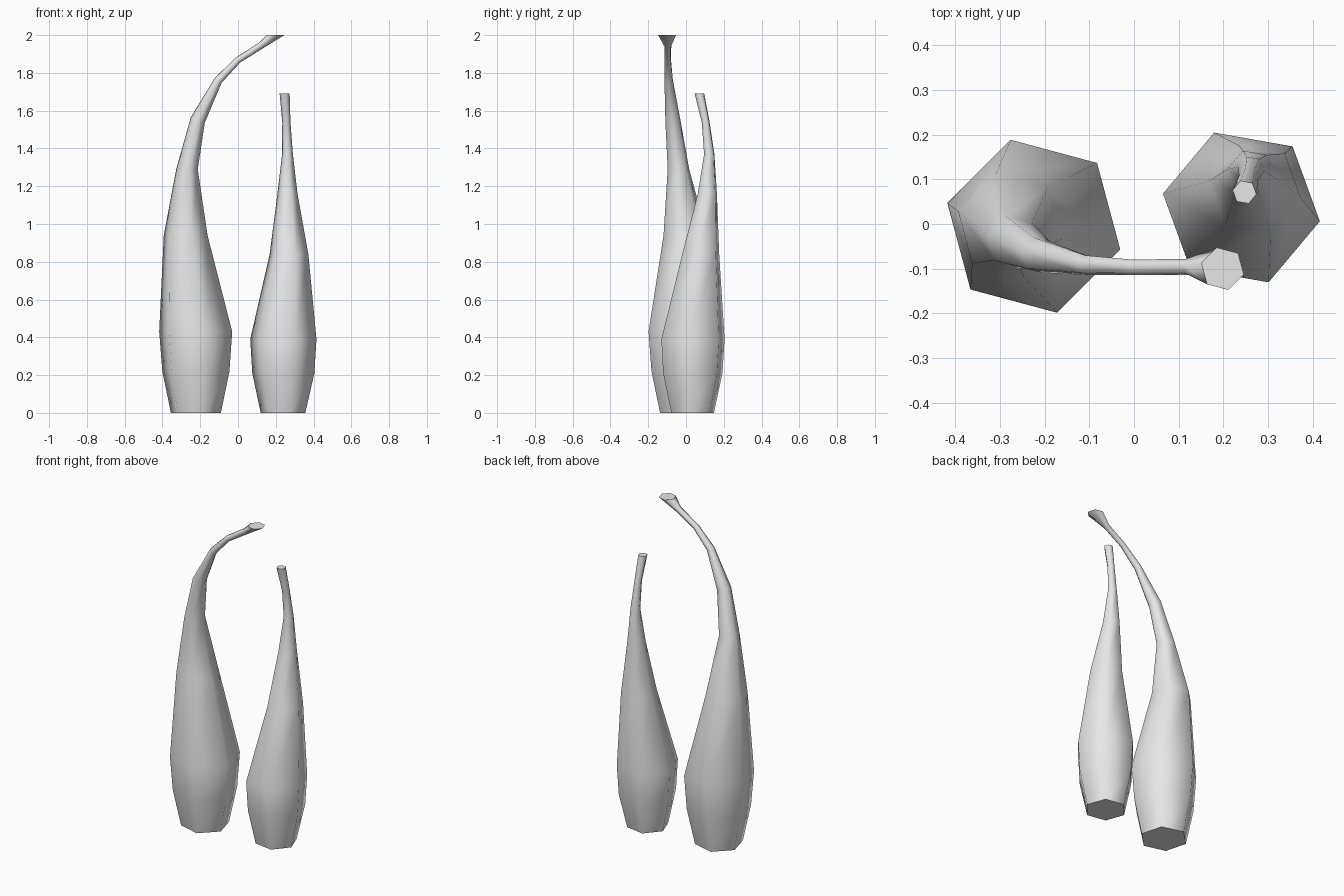
import bpy
import bmesh
from math import radians, sin, cos
from mathutils import Vector

cube = bpy.data.objects.get("Cube")
if cube:
    bpy.data.objects.remove(cube, do_unlink=True)

SIDES = 6
UP = Vector((0, 0, 1))

# Plain grey skin shared by both gourds
skin = bpy.data.materials.new("light grey")
skin.use_nodes = True
skin.diffuse_color = (0.8, 0.8, 0.8, 1)
skin.node_tree.nodes["Principled BSDF"].inputs["Base Color"].default_value = (0.8, 0.8, 0.8, 1)


def gourd(name, rings, phase):
    """Loft six-sided rings (x, y, z, radius); thin neck rings follow the bend."""
    bm = bmesh.new()
    centres = [Vector(r[:3]) for r in rings]
    loops = []
    for i, (centre, ring) in enumerate(zip(centres, rings)):
        radius = ring[3]
        turn = UP.rotation_difference(UP)
        if 0 < i < len(rings) - 1 and radius < 0.05:
            before = (centre - centres[i - 1]).normalized()
            after = (centres[i + 1] - centre).normalized()
            turn = UP.rotation_difference(before + after)
        loop = []
        for k in range(SIDES):
            a = radians(phase + k * 360 / SIDES)
            loop.append(bm.verts.new(centre + turn @ Vector((radius * cos(a), radius * sin(a), 0))))
        loops.append(loop)

    # Smooth sides
    for low, high in zip(loops, loops[1:]):
        for k in range(SIDES):
            n = (k + 1) % SIDES
            bm.faces.new((low[k], low[n], high[n], high[k])).smooth = True

    # Flat cut ends with crisp rims
    caps = [bm.faces.new(loops[0][::-1]), bm.faces.new(loops[-1])]
    for cap in caps:
        cap.smooth = False
        for edge in cap.edges:
            edge.smooth = False

    mesh = bpy.data.meshes.new(name)
    bm.to_mesh(mesh)
    bm.free()
    mesh.materials.append(skin)
    obj = bpy.data.objects.new(name, mesh)
    bpy.context.collection.objects.link(obj)
    return obj


# Tall gourd with a long neck bending sideways
gourd("tall_gourd", [
    (-0.223, -0.005, 0, 0.137),
    (-0.223, -0.005, 0.22, 0.184),
    (-0.224, -0.005, 0.43, 0.2),
    (-0.277, -0.003, 0.94, 0.12),
    (-0.27, -0.04, 1.29, 0.059),
    (-0.213, -0.07, 1.55, 0.041),
    (-0.105, -0.092, 1.76, 0.023),
    (0, -0.097, 1.868, 0.018),
    (0.12, -0.096, 1.944, 0.019),
    (0.198, -0.1, 2, 0.049),
], phase=45)

# Short gourd with a neck leaning slightly forward
gourd("short_gourd", [
    (0.238, 0.035, 0, 0.12),
    (0.24, 0.036, 0.21, 0.167),
    (0.24, 0.037, 0.39, 0.178),
    (0.27, 0.078, 0.84, 0.104),
    (0.262, 0.113, 1.16, 0.054),
    (0.262, 0.123, 1.37, 0.029),
    (0.256, 0.104, 1.54, 0.022),
    (0.247, 0.071, 1.69, 0.027),
], phase=50)
